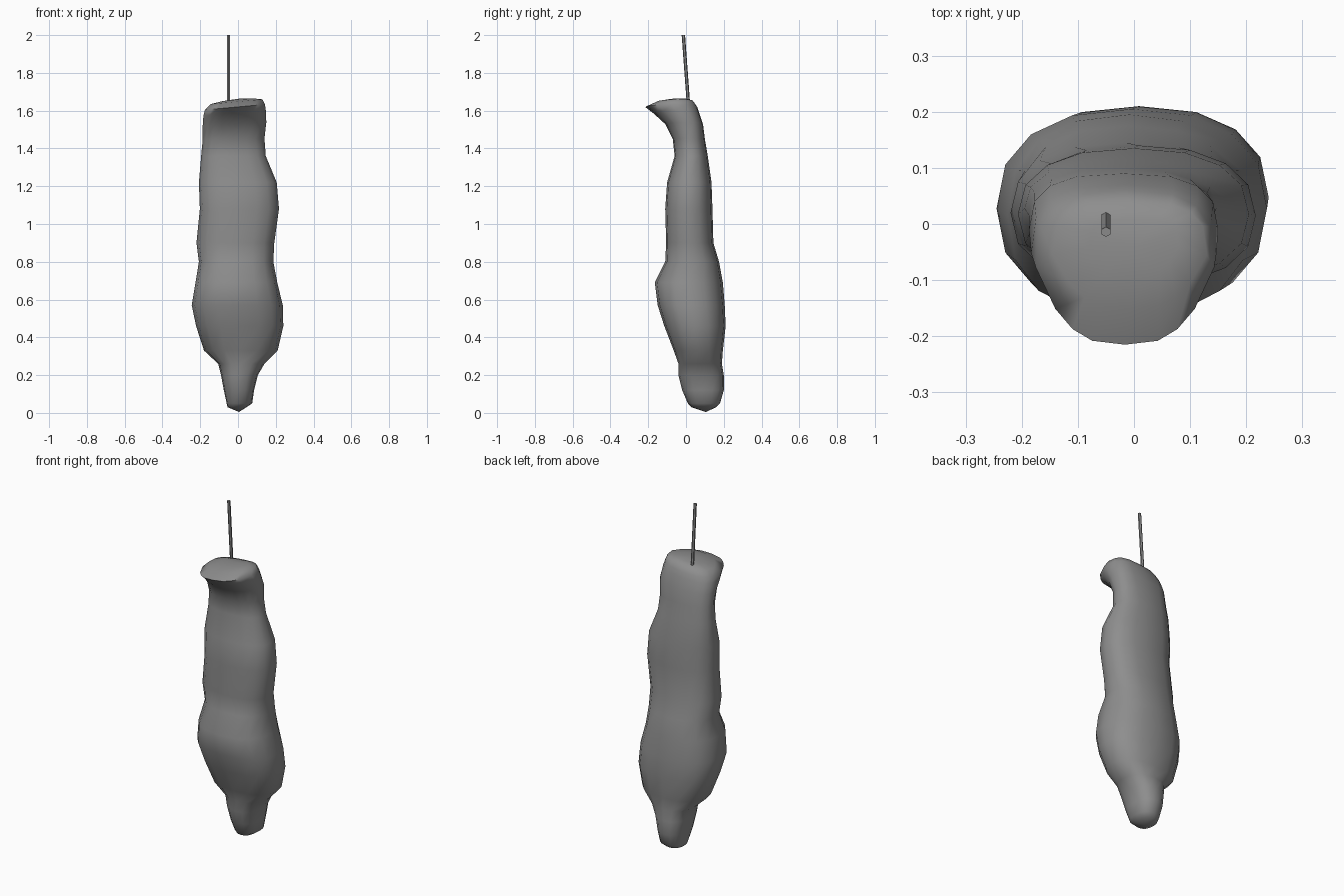
import bpy, bmesh, math
from mathutils import Vector

if "Cube" in bpy.data.objects:
    bpy.data.objects.remove(bpy.data.objects["Cube"])

grey = bpy.data.materials.new("dull grey")
grey.diffuse_color = (0.27, 0.27, 0.27, 1)
grey.use_nodes = True
grey.node_tree.nodes["Principled BSDF"].inputs["Base Color"].default_value = grey.diffuse_color

SIDES = 16

# Cross-sections of the body: height, left, right, front, back
SECTIONS = [
    (0.03, -0.055, 0.045, 0.03, 0.16),
    (0.05, -0.060, 0.075, 0.01, 0.18),
    (0.12, -0.075, 0.085, -0.02, 0.20),
    (0.20, -0.090, 0.105, -0.04, 0.20),
    (0.26, -0.105, 0.140, -0.04, 0.19),
    (0.33, -0.180, 0.210, -0.065, 0.195),
    (0.46, -0.222, 0.240, -0.115, 0.21),
    (0.57, -0.245, 0.237, -0.15, 0.205),
    (0.69, -0.225, 0.208, -0.165, 0.195),
    (0.80, -0.207, 0.187, -0.11, 0.175),
    (0.90, -0.220, 0.192, -0.105, 0.145),
    (1.08, -0.202, 0.217, -0.11, 0.14),
    (1.22, -0.207, 0.205, -0.10, 0.135),
    (1.36, -0.195, 0.147, -0.06, 0.115),
    (1.45, -0.187, 0.140, -0.07, 0.10),
    (1.53, -0.187, 0.150, -0.11, 0.09),
    (1.59, -0.183, 0.147, -0.175, 0.07),
    (1.62, -0.175, 0.143, -0.215, 0.06),
    (1.648, -0.145, 0.130, -0.15, 0.04),
    (1.658, -0.080, 0.080, -0.09, 0.01),
]


def rounded(v, power):
    return math.copysign(abs(v) ** power, v)


def finish(bm, name, angle):
    bmesh.ops.recalc_face_normals(bm, faces=bm.faces)
    mesh = bpy.data.meshes.new(name)
    bm.to_mesh(mesh)
    bm.free()
    mesh.materials.append(grey)
    obj = bpy.data.objects.new(name, mesh)
    bpy.context.collection.objects.link(obj)
    bpy.ops.object.select_all(action='DESELECT')
    obj.select_set(True)
    bpy.context.view_layer.objects.active = obj
    bpy.ops.object.shade_smooth_by_angle(angle=math.radians(angle))
    return obj


# Hanging body: lofted through the cross-sections
bm = bmesh.new()
rings = []
for z, x0, x1, y0, y1 in SECTIONS:
    head = min(1, max(0, (z - 1.4) / 0.2))       # blend to the squarer, tapered head
    power = 0.85 - 0.2 * head
    cx, cy = (x0 + x1) / 2, (y0 + y1) / 2
    ring = []
    for i in range(SIDES):
        a = 2 * math.pi * i / SIDES
        u, v = rounded(math.cos(a), power), rounded(math.sin(a), power)
        taper = 1 - 0.33 * head * max(0, -v)     # front of the head is narrower
        x = cx + u * taper * (x1 - x0) / 2
        y = cy + v * (y1 - y0) / 2
        ring.append(bm.verts.new((x, y, z + 0.09 * head * x)))
    rings.append(ring)
for low, high in zip(rings, rings[1:]):
    for i in range(SIDES):
        j = (i + 1) % SIDES
        bm.faces.new((low[i], low[j], high[j], high[i]))
# Close the rounded tip and the crown
for ring, point in ((rings[0], (0.005, 0.105, 0.005)), (rings[-1], (0, -0.04, 1.663))):
    end = bm.verts.new(point)
    for i in range(SIDES):
        bm.faces.new((ring[i], ring[(i + 1) % SIDES], end))
finish(bm, "body", 75)

# Thin leaning rod rising from the crown
start, stop = Vector((-0.05, 0.014, 1.62)), Vector((-0.05, -0.014, 2.0))
bm = bmesh.new()
bmesh.ops.create_cone(bm, cap_ends=True, segments=6, radius1=0.009, radius2=0.009,
                      depth=(stop - start).length)
turn = (stop - start).to_track_quat('Z', 'Y').to_matrix()
bmesh.ops.rotate(bm, verts=bm.verts, matrix=turn)
bmesh.ops.translate(bm, verts=bm.verts, vec=(start + stop) / 2)
finish(bm, "hanging_rod", 40)
